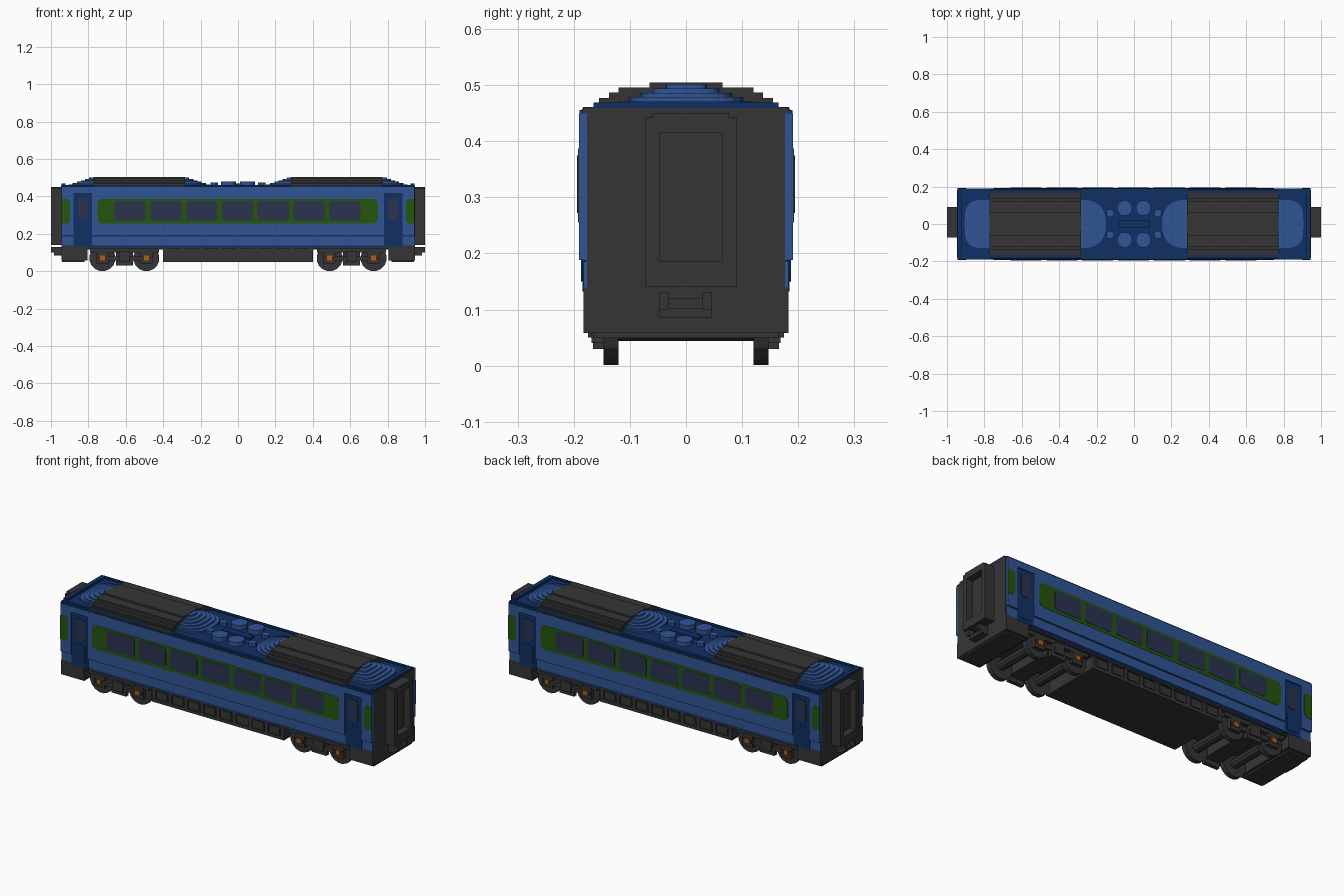
import bpy, bmesh, math

cube = bpy.data.objects.get("Cube")
if cube:
    bpy.data.objects.remove(cube, do_unlink=True)


def material(name, rgb):
    m = bpy.data.materials.new(name)
    m.use_nodes = True
    m.diffuse_color = (*rgb, 1)
    m.node_tree.nodes["Principled BSDF"].inputs["Base Color"].default_value = (*rgb, 1)
    return m


BLUE = material("body blue", (0.030, 0.089, 0.300))
NAVY = material("deep navy", (0.005, 0.030, 0.130))
GREEN = material("band green", (0.018, 0.089, 0.0045))
DARK = material("charcoal", (0.036, 0.036, 0.036))
GLASS = material("window slate", (0.024, 0.034, 0.078))
ORANGE = material("axle orange", (0.36, 0.13, 0.012))
RED = material("bogie red", (0.10, 0.012, 0.010))


def finish(name, bm, mat):
    bmesh.ops.recalc_face_normals(bm, faces=bm.faces)
    me = bpy.data.meshes.new(name)
    bm.to_mesh(me)
    bm.free()
    me.materials.append(mat)
    ob = bpy.data.objects.new(name, me)
    bpy.context.collection.objects.link(ob)
    return ob


def add_box(bm, x0, x1, y0, y1, z0, z1):
    vs = bmesh.ops.create_cube(bm, size=1)["verts"]
    for v in vs:
        v.co.x = x1 if v.co.x > 0 else x0
        v.co.y = y1 if v.co.y > 0 else y0
        v.co.z = z1 if v.co.z > 0 else z0


def boxes(name, mat, *dims):
    bm = bmesh.new()
    for d in dims:
        add_box(bm, *d)
    return finish(name, bm, mat)


def prism(name, mat, outline, axis, a, b):
    """Extrude a 2D outline along axis 'x', 'y' or 'z' from a to b."""
    put = {"x": lambda u, v, w: (w, u, v), "y": lambda u, v, w: (u, w, v),
           "z": lambda u, v, w: (u, v, w)}[axis]
    bm = bmesh.new()
    f = bm.faces.new([bm.verts.new(put(u, v, a)) for u, v in outline])
    new = bmesh.ops.extrude_face_region(bm, geom=[f])["geom"]
    for v in new:
        if isinstance(v, bmesh.types.BMVert):
            v.co["xyz".index(axis)] = b
    return finish(name, bm, mat)


def disc(u, v, r, n=16):
    return [(u + r * math.cos(2 * math.pi * (i + .5) / n),
             v + r * math.sin(2 * math.pi * (i + .5) / n)) for i in range(n)]


def rounded(u0, u1, v0, v1, c):
    return [(u0 + c, v0), (u1 - c, v0), (u1 - c * .3, v0 + c * .3), (u1, v0 + c), (u1, v1 - c),
            (u1 - c * .3, v1 - c * .3), (u1 - c, v1), (u0 + c, v1), (u0 + c * .3, v1 - c * .3),
            (u0, v1 - c), (u0, v0 + c), (u0 + c * .3, v0 + c * .3)]


# Main shell, roof deck and raised roof rims
boxes("body_core", DARK, (-.945, .945, -.176, .176, .12, .452))
boxes("roof_deck", NAVY, (-.944, .944, -.19, .19, .449, .456))
for s, side in ((-1, "right"), (1, "left")):
    boxes(side + "_roof_rim", NAVY, (-.944, .944, *sorted((s * .163, s * .178)), .456, .461))

# Body sides
for s, side in ((-1, "right"), (1, "left")):
    def wall(x0, x1, z0, z1, depth):
        return (x0, x1, *sorted((s * .17, s * depth)), z0, z1)

    boxes(side + "_upper_wall", BLUE, wall(-.78, .78, .188, .449, .191),
          wall(-.944, -.88, .188, .449, .191), wall(.88, .944, .188, .449, .191),
          wall(-.88, -.78, .418, .449, .191), wall(.78, .88, .418, .449, .191))
    boxes(side + "_lower_wall", BLUE, wall(-.944, .944, .138, .185, .183))
    boxes(side + "_wall_seam", NAVY, wall(-.944, .944, .184, .189, .181))
    boxes(side + "_sill", NAVY, wall(-.8, .8, .128, .139, .178))
    prism(side + "_window_band", GREEN, rounded(-.752, .748, .255, .387, .025),
          "y", s * .19, s * .1925)
    for i in range(7):
        x = (i - 3) * .1915 - .003
        prism("%s_window_%d" % (side, i + 1), GLASS,
              rounded(x - .083, x + .083, .272, .375, .012), "y", s * .19, s * .194)
    for e, end in ((-1, "rear"), (1, "fore")):
        xs = sorted((e * .944, e * .897))
        band = [(e * .944, .255), (e * .91, .255), (e * .897, .268),
                (e * .897, .374), (e * .91, .387), (e * .944, .387)]
        prism("%s_%s_end_band" % (side, end), GREEN, band, "y", s * .19, s * .1925)
        # Recessed door with window and lower panel
        x = e * .83
        boxes("%s_%s_door" % (side, end), NAVY, wall(x - .05, x + .05, .132, .419, .1845))
        prism("%s_%s_door_window" % (side, end), GLASS,
              rounded(x - .026, x + .026, .275, .392, .01), "y", s * .183, s * .187)
        prism("%s_%s_door_panel" % (side, end), NAVY,
              rounded(x - .034, x + .034, .15, .25, .01), "y", s * .183, s * .187)

# Curved roof covers, built as a stepped arch
steps = [(.190, .447), (.183, .461), (.165, .461), (.165, .469), (.155, .469), (.155, .477),
         (.137, .477), (.137, .487), (.12, .487), (.12, .496), (.065, .496), (.065, .505)]
arch = steps + [(-y, z) for y, z in reversed(steps)]


def mound(name, x, direction, rx, ry, power):
    """Stack of shrinking half-oval slabs that tapers down from a roof cover."""
    for i in range(6):
        t = i / 5
        a, b = rx * (1 - .82 * t), ry * (1 - .72 * t ** 1.3)
        pts = []
        for k in range(13):
            ang = math.pi * (k / 12 - .5)
            c, q = math.cos(ang), math.sin(ang)
            pts.append((x + direction * a * max(c, 0) ** power,
                        b * math.copysign(abs(q) ** power, q)))
        prism("%s_layer_%d" % (name, i + 1), BLUE, pts, "z", .45, .463 + .0078 * i)


for e, end in ((-1, "rear"), (1, "fore")):
    prism(end + "_roof_cover", DARK, arch, "x", e * .284, e * .772)
    mound(end + "_outer_mound", e * .771, e, .135, .13, .55)
    mound(end + "_inner_mound", e * .285, -e, .135, .13, .8)
    boxes(end + "_roof_end_rim", NAVY,
          (*sorted((e * .944, e * .922)), -.165, .165, .45, .469))
    boxes(end + "_roof_end_cap", DARK, (*sorted((e * .9455, e * .94)), -.183, .183, .45, .459))
    # Roof vents
    for s, side in ((-1, "right"), (1, "left")):
        prism("%s_%s_roof_vent" % (end, side), BLUE, disc(e * .05, s * .085, .042, 12),
              "z", .45, .48)
        prism("%s_%s_small_vent" % (end, side), BLUE, disc(e * .128, s * .058, .022, 8),
              "z", .45, .474)
boxes("roof_center_bar", NAVY, (-.085, .085, -.018, .018, .45, .468))

# Ends: skirts, gangways and couplers
for e, end in ((-1, "rear"), (1, "fore")):
    def span(a, b, y0, y1, z0, z1):
        return (*sorted((e * a, e * b)), y0, y1, z0, z1)

    boxes(end + "_skirt", DARK, span(.805, .945, -.183, .183, .058, .139),
          span(.82, .94, -.165, .165, .049, .06))
    boxes(end + "_gangway_frame", DARK, span(.94, 1, -.073, -.047, .14, .442),
          span(.94, 1, .064, .09, .14, .442), span(.94, 1, -.047, .064, .14, .186),
          span(.94, 1, -.06, .077, .415, .45))
    boxes(end + "_gangway_door", DARK, span(.94, .962, -.047, .064, .186, .415))
    boxes(end + "_coupler", DARK, span(.94, .985, -.047, .046, .085, .102),
          span(.94, 1, -.047, -.03, .1, .13), span(.94, 1, .029, .046, .1, .13),
          span(.94, .97, -.03, .029, .1, .12))

# Underfloor equipment with framed side panels
boxes("underfloor_case", DARK, (-.4, .4, -.165, .165, .05, .135))
boxes("floor_plate", DARK, (-.82, .82, -.165, .165, .115, .135))
for s, side in ((-1, "right"), (1, "left")):
    ys = sorted((s * .16, s * .173))
    frames = [(-.4, .4, *ys, .05, .067), (-.4, .4, *ys, .118, .135)]
    frames += [(x - .01, x + .01, *ys, .06, .125) for x in [-.39 + .0975 * i for i in range(9)]]
    boxes(side + "_case_frame", DARK, *frames)
    boxes(side + "_case_hatches", DARK,
          *[(x - .028, x + .028, *sorted((s * .16, s * .169)), .073, .112)
            for x in [-.341 + .0975 * i for i in range(8)]])

# Bogies
for e, end in ((-1, "rear"), (1, "fore")):
    cx = e * .6075
    boxes(end + "_bogie_beam", DARK, (cx - .045, cx + .045, -.15, .15, .055, .12))
    for k, pos in ((-1, "a"), (1, "b")):
        x = cx + k * .1175
        prism("%s_axle_%s" % (end, pos), DARK, disc(x, .07, .026, 10), "y", -.13, .13)
        for s, side in ((-1, "right"), (1, "left")):
            tag = "%s_%s_%s" % (end, side, pos)
            prism(tag + "_wheel", DARK, disc(x, .07, .07, 16), "y", s * .12, s * .147)
            boxes(tag + "_axle_box", DARK,
                  (x - .032, x + .032, *sorted((s * .145, s * .168)), .04, .105))
            boxes(tag + "_axle_cap", ORANGE,
                  (x - .013, x + .013, *sorted((s * .16, s * .174)), .058, .084))
            boxes(tag + "_axle_marks", RED,
                  *[(x + d - .006, x + d + .006, *sorted((s * .16, s * .171)), .06, .08)
                    for d in (-.022, .022)])
    for s, side in ((-1, "right"), (1, "left")):
        ys = sorted((s * .145, s * .166))
        boxes("%s_%s_bogie_frame" % (end, side), DARK,
              (cx - .185, cx + .185, *ys, .1, .118), (cx - .09, cx + .09, *ys, .058, .08),
              (cx - .045, cx + .045, *ys, .03, .06),
              (cx - .03, cx + .03, *sorted((s * .145, s * .175)), .05, .105))
